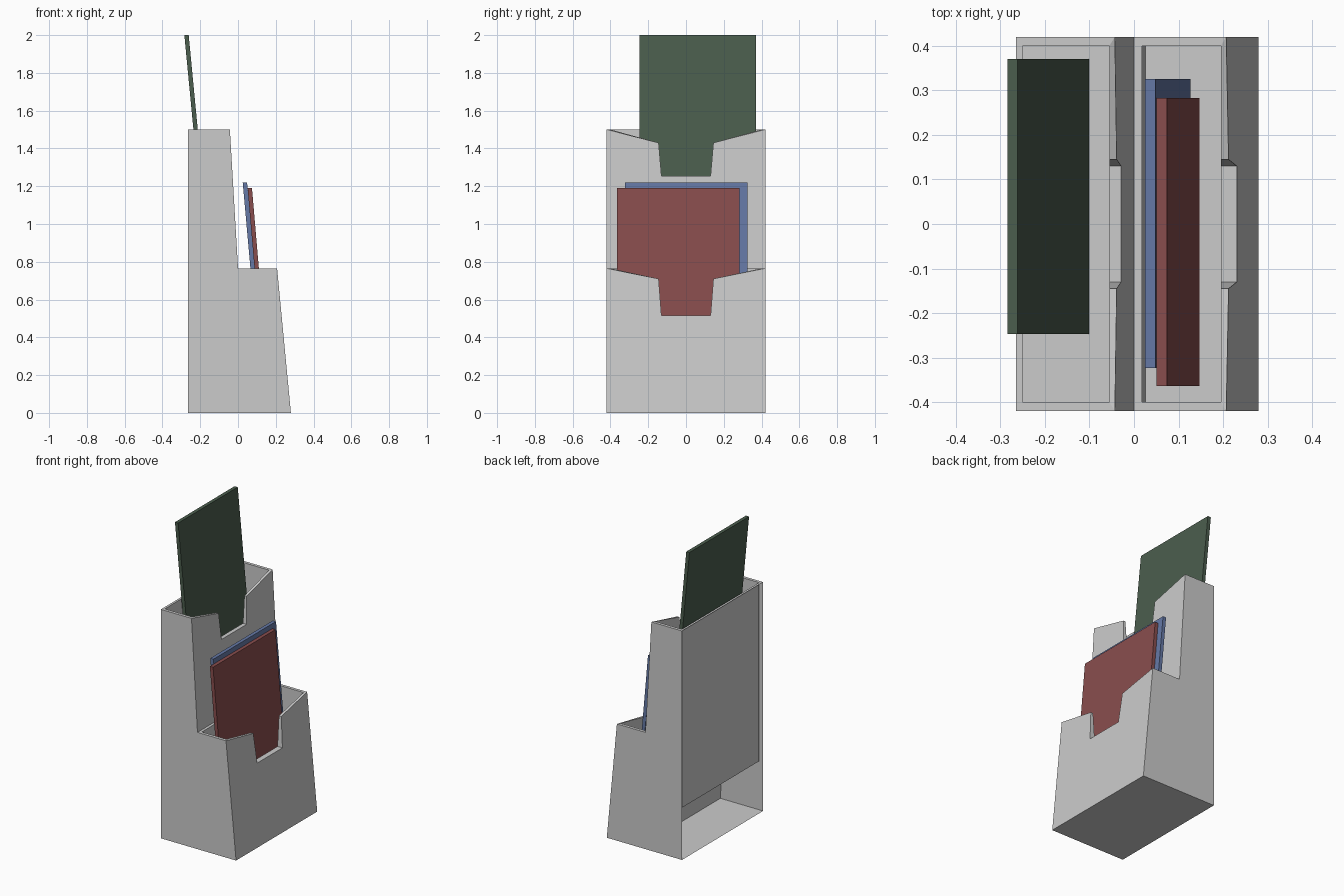
import bpy, bmesh

if "Cube" in bpy.data.objects:
    bpy.data.objects.remove(bpy.data.objects["Cube"])


def finish(name, bm, color=None):
    bmesh.ops.remove_doubles(bm, verts=bm.verts, dist=1e-5)
    bmesh.ops.recalc_face_normals(bm, faces=bm.faces)
    mesh = bpy.data.meshes.new(name)
    bm.to_mesh(mesh)
    bm.free()
    ob = bpy.data.objects.new(name, mesh)
    bpy.context.collection.objects.link(ob)
    if color:
        mat = bpy.data.materials.new(name + "_color")
        mat.diffuse_color = (*color, 1)
        mat.use_nodes = True
        mat.node_tree.nodes["Principled BSDF"].inputs["Base Color"].default_value = mat.diffuse_color
        mesh.materials.append(mat)
    return ob


def pocket(name, back, front, top, inner, shoulder, notch, bottom, wy=0.42, iy=0.40):
    """Open-backed shell with an inner tray; back/front = (x at top, x at floor)."""
    bm = bmesh.new()

    def face(*pts):
        bm.faces.new([bm.verts.new(p) for p in pts])

    def fx(z):
        return front[1] + (front[0] - front[1]) * z / top

    def profile(edge):
        half = [(edge, top), (0.145, shoulder), (0.13, notch)]
        return [(-y, z) for y, z in half] + half[::-1]

    xi, xo = inner
    out = [(fx(z), y, z) for y, z in profile(wy)]
    inn = [(xo, y, z) for y, z in profile(iy)]

    # notched front panel, outside, inside and rim
    face(*out, (front[1], wy, 0), (front[1], -wy, 0))
    face(*inn, (xo, iy, bottom), (xo, -iy, bottom))
    for i in range(5):
        face(out[i], out[i + 1], inn[i + 1], inn[i])

    # side walls and their rims
    for s in (-1, 1):
        o, n = s * wy, s * iy
        face((back[0], o, top), (front[0], o, top), (front[1], o, 0), (back[1], o, 0))
        face((xi, n, top), (xo, n, top), (xo, n, bottom), (xi, n, bottom))
        face((back[0], o, top), (front[0], o, top), (xo, n, top), (xi, n, top))

    # back rim, tray back, tray bottom, floor
    face((back[0], -wy, top), (back[0], wy, top), (xi, iy, top), (xi, -iy, top))
    face((xi, -iy, top), (xi, iy, top), (xi, iy, bottom), (xi, -iy, bottom))
    face((xi, -iy, bottom), (xi, iy, bottom), (xo, iy, bottom), (xo, -iy, bottom))
    face((back[1], -wy, 0), (back[1], wy, 0), (front[1], wy, 0), (front[1], -wy, 0))
    return finish(name, bm)


def booklet(name, x_top, x_bottom, thick, y0, y1, z0, z1, color):
    bm = bmesh.new()
    bmesh.ops.create_cube(bm, size=1)
    for v in bm.verts:
        up = v.co.z > 0
        x = (x_top if up else x_bottom) + (thick if v.co.x > 0 else 0)
        v.co = (x, y1 if v.co.y > 0 else y0, z1 if up else z0)
    return finish(name, bm, color)


# holder pockets
pocket("rear_pocket", (-0.265, -0.265), (-0.043, 0.045), 1.5,
       (-0.25, -0.055), 1.43, 1.255, 0.33)
pocket("front_pocket", (0.0, 0.045), (0.207, 0.28), 0.765,
       (0.018, 0.195), 0.71, 0.515, 0.33)

# leaning booklets
booklet("green_booklet", -0.284, -0.124, 0.023, -0.247, 0.37, 0.335, 2.0, (0.07, 0.11, 0.075))
booklet("blue_booklet", 0.025, 0.104, 0.023, -0.323, 0.325, 0.34, 1.22, (0.13, 0.19, 0.38))
booklet("red_booklet", 0.051, 0.124, 0.023, -0.364, 0.283, 0.34, 1.19, (0.25, 0.075, 0.075))
